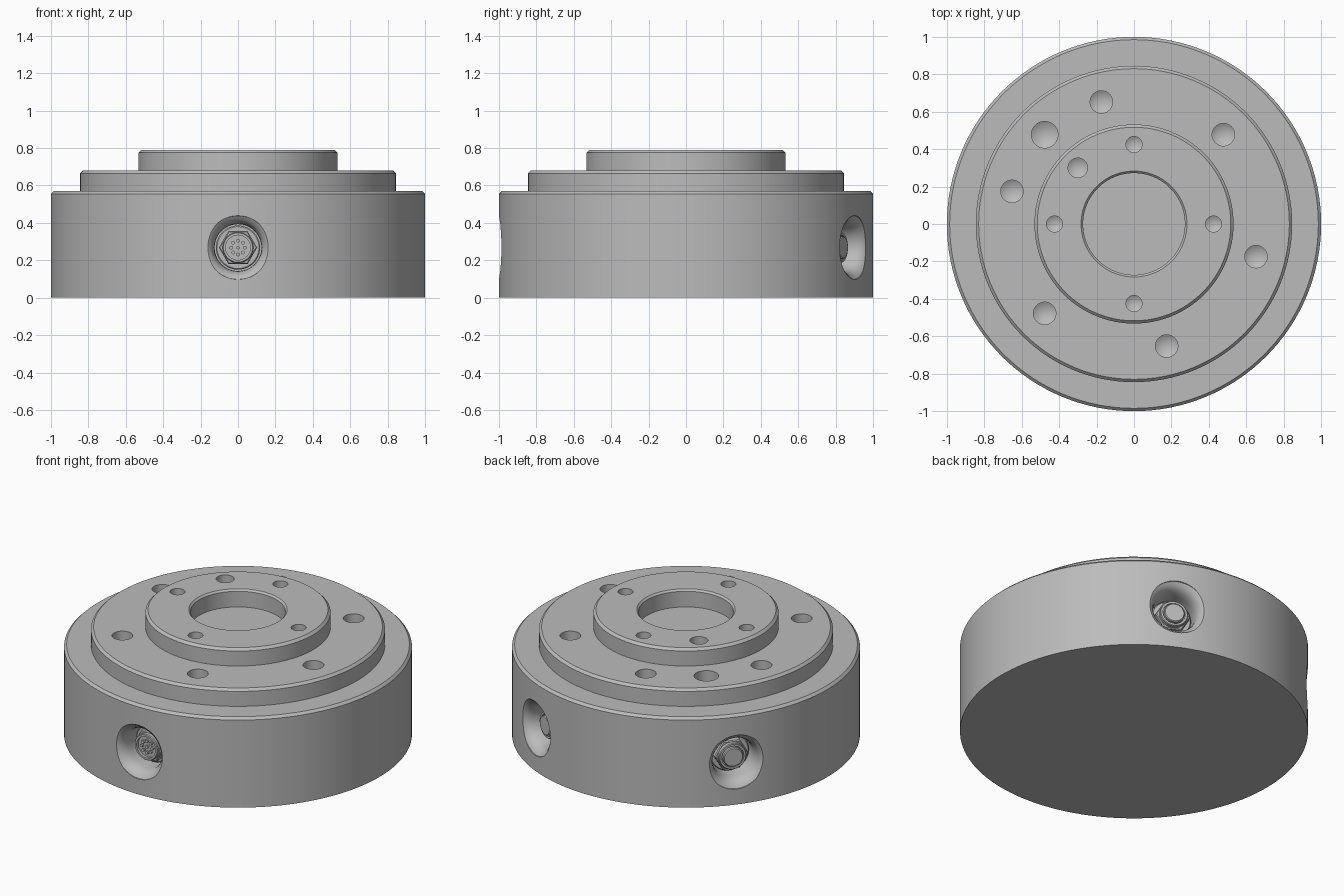
import bpy
import bmesh
from math import sin, cos, pi, radians
from mathutils import Matrix, Vector

old = bpy.data.objects.get("Cube")
if old:
    bpy.data.objects.remove(old, do_unlink=True)

grey = bpy.data.materials.new("satin grey")
grey.use_nodes = True
grey.diffuse_color = (0.5, 0.5, 0.5, 1)
grey.node_tree.nodes["Principled BSDF"].inputs["Base Color"].default_value = (0.5, 0.5, 0.5, 1)


def lathe(bm, profile, segs, matrix=Matrix()):
    """Revolve (radius, height) points round local z; zero radius closes the end."""
    rings = []
    for r, z in profile:
        n = 1 if r == 0 else segs
        rings.append([bm.verts.new(matrix @ Vector((r * cos(2 * pi * i / segs),
                                                    r * sin(2 * pi * i / segs), z)))
                      for i in range(n)])
    for a, b in zip(rings, rings[1:]):
        for i in range(segs):
            j = (i + 1) % segs
            if len(a) == 1:
                bm.faces.new((a[0], b[j], b[i]))
            elif len(b) == 1:
                bm.faces.new((a[i], a[j], b[0]))
            else:
                bm.faces.new((a[i], a[j], b[j], b[i]))


def finish(bm, name):
    bmesh.ops.recalc_face_normals(bm, faces=bm.faces)
    mesh = bpy.data.meshes.new(name)
    bm.to_mesh(mesh)
    bm.free()
    mesh.materials.append(grey)
    obj = bpy.data.objects.new(name, mesh)
    bpy.context.collection.objects.link(obj)
    return obj


def smooth(obj):
    bpy.ops.object.select_all(action='DESELECT')
    obj.select_set(True)
    bpy.context.view_layer.objects.active = obj
    bpy.ops.object.shade_smooth_by_angle(angle=radians(30))


def port_frame(angle):
    """Frame at port height whose z axis points outward at the given angle."""
    a = radians(angle)
    out = Vector((cos(a), sin(a), 0))
    return Matrix.Translation((0, 0, 0.268)) @ out.to_track_quat('Z', 'Y').to_matrix().to_4x4()


# Stepped round housing with chamfered rims and a central recess
c = 0.015
profile = [(0, 0), (1, 0)]
for radius, top in ((1, 0.57), (0.845, 0.68), (0.532, 0.79)):
    if radius < 1:
        profile.append((radius, profile[-1][1]))
    profile += [(radius, top - c), (radius - c, top)]
profile += [(0.283, 0.79), (0.272, 0.779), (0.272, 0.68), (0, 0.68)]
bm = bmesh.new()
lathe(bm, profile, 128)
housing = finish(bm, "housing")

# Drilled holes with conical bottoms: (angle, circle radius, hole radius, surface height)
holes = [(a, 0.675, 0.06, 0.68) for a in (-135, -75, -15, 45, 105, 165)]
holes += [(135, 0.675, 0.071, 0.68), (135, 0.425, 0.052, 0.79)]
holes += [(a, 0.425, 0.043, 0.79) for a in (0, 90, 180, 270)]
bm = bmesh.new()
for angle, dist, r, top in holes:
    a = radians(angle)
    place = Matrix.Translation((dist * cos(a), dist * sin(a), top))
    lathe(bm, [(0, -0.15 - 0.6 * r), (r, -0.15), (r, 0.05), (0, 0.05)], 32, place)

# Flared side ports
ports = {"front": -90, "back_left": 64.5, "back_right": 142}
for angle in ports.values():
    lathe(bm, [(0, 0.81), (0.125, 0.81), (0.125, 0.9), (0.128, 0.935), (0.137, 0.96),
               (0.151, 0.98), (0.17, 0.993), (0.18, 1.1), (0, 1.1)], 48, port_frame(angle))
cutter = finish(bm, "drill_cutter")
cutter.hide_render = True

cut = housing.modifiers.new("drilling", 'BOOLEAN')
cut.operation = 'DIFFERENCE'
cut.solver = 'EXACT'
cut.object = cutter
bpy.ops.object.select_all(action='DESELECT')
bpy.context.view_layer.objects.active = housing
housing.select_set(True)
bpy.ops.object.modifier_apply(modifier=cut.name)
bpy.data.objects.remove(cutter, do_unlink=True)
smooth(housing)

# Connectors seated inside the ports
for name, angle in ports.items():
    frame = port_frame(angle)

    # Round flange and hexagonal nut
    bm = bmesh.new()
    lathe(bm, [(0, 0.80), (0.118, 0.80), (0.118, 0.85), (0.112, 0.856), (0, 0.856)], 48, frame)
    smooth(finish(bm, name + "_connector_flange"))
    bm = bmesh.new()
    lathe(bm, [(0, 0.85), (0.102, 0.85), (0.102, 0.89), (0.096, 0.896), (0, 0.896)], 6, frame)
    finish(bm, name + "_connector_nut")

    # Hollow collar
    bm = bmesh.new()
    lathe(bm, [(0, 0.88), (0.082, 0.88), (0.082, 0.917), (0.078, 0.922), (0.066, 0.922),
               (0.066, 0.905), (0, 0.905)], 48, frame)
    smooth(finish(bm, name + "_connector_collar"))

    bm = bmesh.new()
    if name == "front":
        # Ring of contact pins round a middle pin
        spots = [(0, 0)] + [(0.037 * cos(k * pi / 4), 0.037 * sin(k * pi / 4)) for k in range(8)]
        for x, y in spots:
            lathe(bm, [(0, 0.9), (0.010, 0.9), (0.010, 0.918), (0, 0.918)], 12,
                  frame @ Matrix.Translation((x, y, 0)))
        smooth(finish(bm, "front_connector_pins"))
    else:
        # Plain closing cap
        lathe(bm, [(0, 0.9), (0.06, 0.9), (0.06, 0.928), (0.055, 0.933), (0, 0.933)], 48, frame)
        smooth(finish(bm, name + "_connector_cap"))
